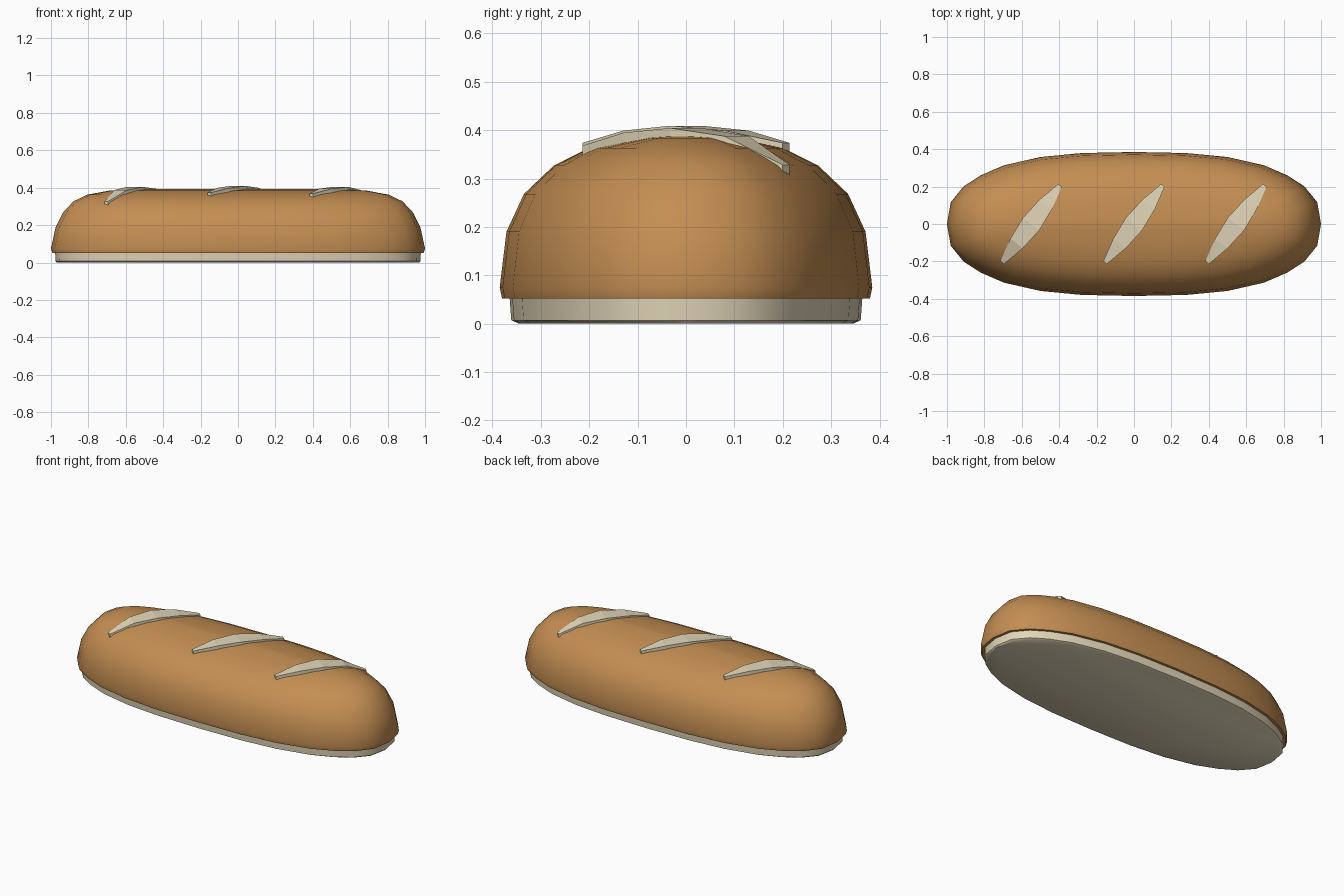
import bpy
from mathutils import Vector
from mathutils.bvhtree import BVHTree

if "Cube" in bpy.data.objects:
    bpy.data.objects.remove(bpy.data.objects["Cube"])


def material(name, rgb):
    m = bpy.data.materials.new(name)
    m.diffuse_color = (*rgb, 1)
    m.use_nodes = True
    m.node_tree.nodes["Principled BSDF"].inputs["Base Color"].default_value = m.diffuse_color
    return m


CRUST = material("crust_brown", (0.55, 0.27, 0.085))
CREAM = material("crumb_cream", (0.76, 0.67, 0.48))


def loft(name, rings, mat, smooth):
    """Join equal-length closed rings (bottom to top) and cap both ends."""
    n = len(rings[0])
    verts = [p for r in rings for p in r]
    faces = [(k * n + i, k * n + (i + 1) % n, (k + 1) * n + (i + 1) % n, (k + 1) * n + i)
             for k in range(len(rings) - 1) for i in range(n)]
    faces.append(tuple(reversed(range(n))))
    faces.append(tuple(range(len(verts) - n, len(verts))))
    me = bpy.data.meshes.new(name)
    me.from_pydata(verts, [], faces)
    me.materials.append(mat)
    ob = bpy.data.objects.new(name, me)
    bpy.context.collection.objects.link(ob)
    if smooth:
        bpy.ops.object.select_all(action='DESELECT')
        ob.select_set(True)
        bpy.context.view_layer.objects.active = ob
        bpy.ops.object.shade_smooth_by_angle(angle=0.65)
    return ob, BVHTree.FromPolygons([Vector(v) for v in verts], faces)


# Plan outline of the loaf: one quarter, mirrored around (unit sized)
quarter = [(1, 0), (.98, .30), (.912, .52), (.82, .675), (.695, .815),
           (.5, .93), (.28, .985), (0, 1)]
half = quarter + [(-x, y) for x, y in quarter[-2::-1]]
outline = half + [(x, -y) for x, y in half[-2:0:-1]]


def oval(sx, sy, z):
    return [(x * sx, y * sy, z) for x, y in outline]


# Pale base
loft("loaf_base", [oval(*l) for l in [(.968, .345, 0), (.975, .361, .007), (.978, .365, .06)]],
     CREAM, True)

# Domed crust
levels = [(.993, .38, .052), (1, .385, .075), (.975, .371, .19), (.935, .335, .268),
          (.88, .273, .327), (.805, .2, .363), (.69, .105, .384), (.5, .04, .391),
          (.3, .012, .394)]
crust, tree = loft("loaf_crust", [oval(*l) for l in levels], CRUST, True)

# Three leaf-shaped slashes following the crust
along = Vector((.31, .415, 0)).normalized()
side = Vector((along.y, -along.x, 0))
stations = [(-.258, .012), (-.13, .042), (0, .055), (.13, .042), (.258, .012)]
for k, cx in enumerate((-.55, 0, .545)):
    rings = []
    for t, w in stations:
        c = Vector((cx, 0, 0)) + along * t
        hit = tree.ray_cast(Vector((c.x, c.y, 2)), Vector((0, 0, -1)))[0]
        lo, hi = hit.z - .006, hit.z + .015
        a, b = c - side * w, c + side * w
        rings.append([(a.x, a.y, lo), (a.x, a.y, hi), (b.x, b.y, hi), (b.x, b.y, lo)])
    rings = [r[::-1] for r in rings]
    loft(f"slash_{k + 1}", rings, CREAM, False)
